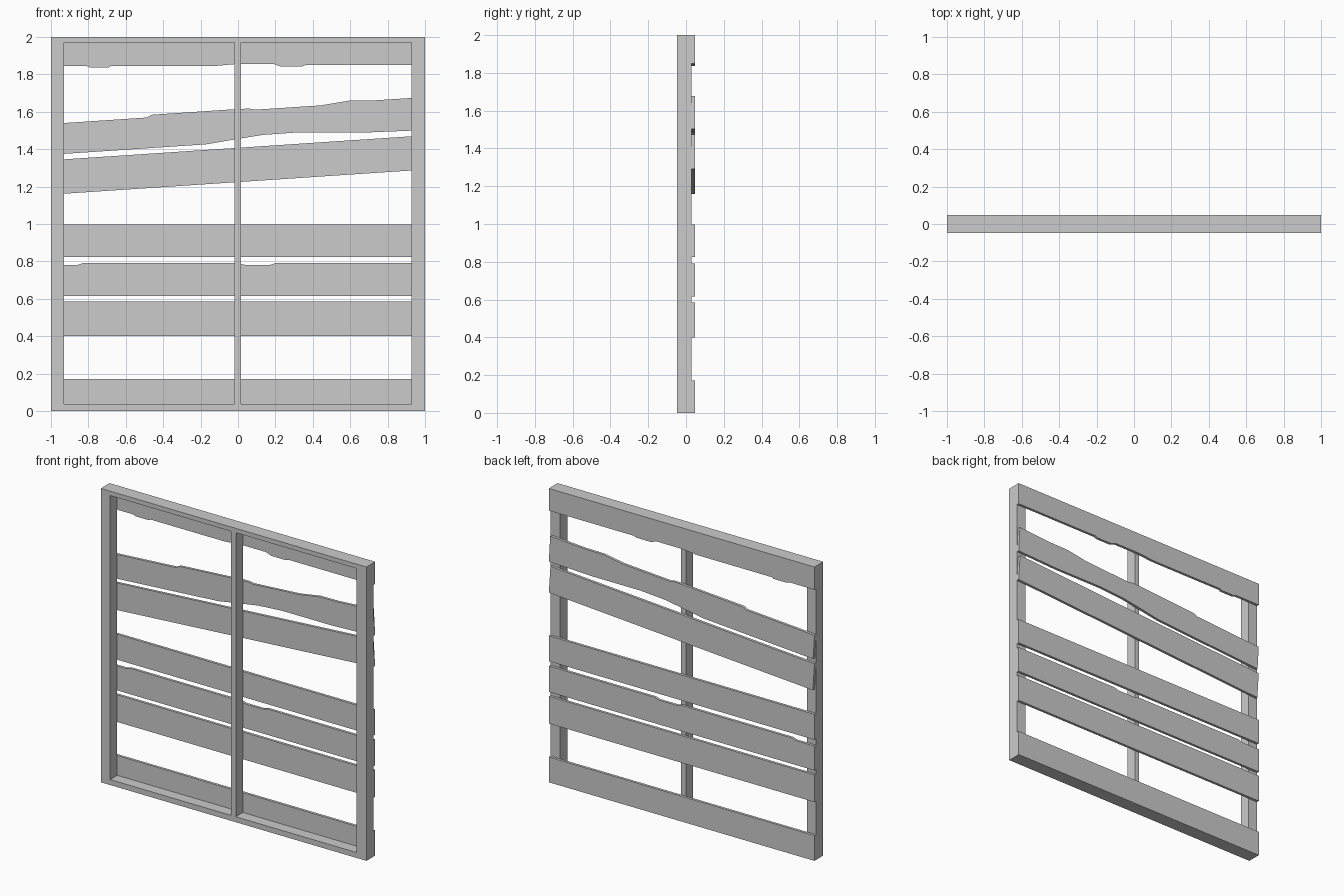
import bpy, bmesh

if "Cube" in bpy.data.objects:
    bpy.data.objects.remove(bpy.data.objects["Cube"])

FRONT, MID, BACK = -0.047, 0.029, 0.047


def extrude_y(name, faces, y0, y1):
    """Extrude flat faces, given as (x, z) loops, from y0 to y1."""
    bm = bmesh.new()
    for loop in faces:
        bm.faces.new([bm.verts.new((x, y0, z)) for x, z in loop])
    bmesh.ops.remove_doubles(bm, verts=bm.verts[:], dist=1e-5)
    result = bmesh.ops.extrude_face_region(bm, geom=bm.faces[:], use_keep_orig=True)
    moved = [v for v in result["geom"] if isinstance(v, bmesh.types.BMVert)]
    bmesh.ops.translate(bm, verts=moved, vec=(0, y1 - y0, 0))
    bmesh.ops.recalc_face_normals(bm, faces=bm.faces[:])
    mesh = bpy.data.meshes.new(name)
    bm.to_mesh(mesh)
    bm.free()
    obj = bpy.data.objects.new(name, mesh)
    bpy.context.collection.objects.link(obj)
    return obj


# Window frame with a central post: grid of cells with two openings left out
xs = [-1, -0.93, -0.019, 0.016, 0.927, 1]
zs = [0, 0.037, 1.97, 2]
cells = []
for i in range(5):
    for j in range(3):
        if j == 1 and i in (1, 3):
            continue
        cells.append([(xs[i], zs[j]), (xs[i + 1], zs[j]),
                      (xs[i + 1], zs[j + 1]), (xs[i], zs[j + 1])])
extrude_y("window_frame", cells, FRONT, MID)


def plank(name, bottom, top):
    """Board on the back of the frame; both edges run left to right."""
    extrude_y(name, [bottom + top[::-1]], MID, BACK)


def level(z):
    return [(-1, z), (1, z)]


# Straight level boards
plank("bottom_plank", level(0), level(0.172))
plank("lower_plank", level(0.40), level(0.585))
plank("upper_level_plank", level(0.824), level(0.997))

# Level board with chipped top edge
plank("chipped_plank", level(0.615),
      [(-1, 0.781), (-0.86, 0.781), (-0.83, 0.791), (-0.01, 0.791),
       (0.04, 0.781), (0.17, 0.781), (0.20, 0.791), (1, 0.791)])

# Straight tilted board, ends square to its slope
plank("tilted_plank", [(-0.988, 1.158), (1, 1.291)], [(-1, 1.341), (0.988, 1.473)])

# Worn tilted board
plank("worn_tilted_plank",
      [(-0.99, 1.371), (-0.17, 1.426), (0, 1.455), (0.13, 1.476),
       (0.31, 1.489), (0.68, 1.489), (1, 1.502)],
      [(-1, 1.535), (-0.49, 1.569), (-0.46, 1.584), (0, 1.615), (0.06, 1.617),
       (0.09, 1.611), (0.44, 1.634), (0.59, 1.659), (0.73, 1.661), (0.99, 1.678)])

# Top board with splintered lower edge
plank("top_plank",
      [(-1, 1.845), (-0.81, 1.845), (-0.79, 1.837), (-0.69, 1.837), (-0.68, 1.845),
       (-0.12, 1.845), (0, 1.856), (0.19, 1.856), (0.23, 1.841), (0.34, 1.841),
       (0.36, 1.849), (1, 1.849)],
      level(2))
